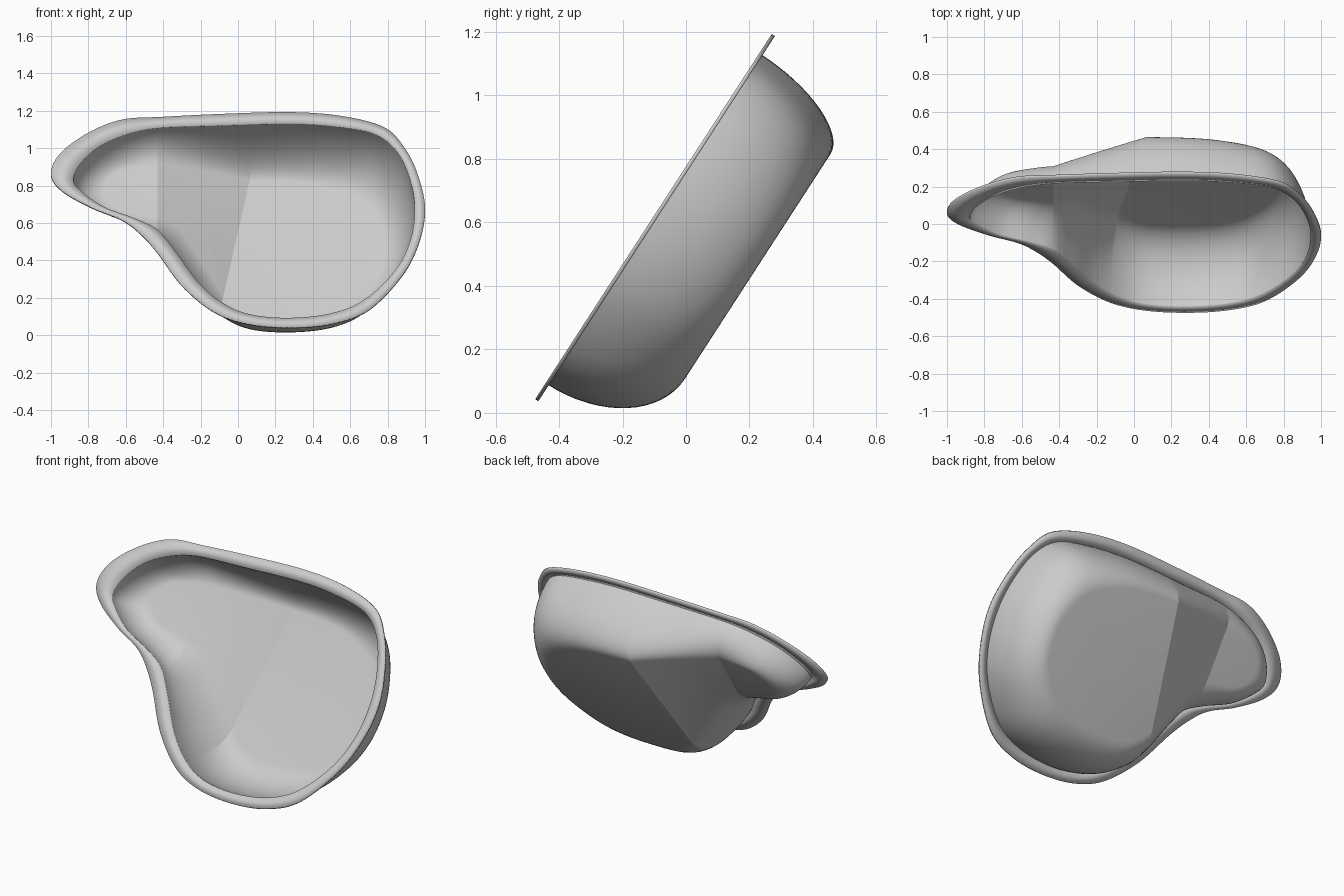
import bpy, bmesh, math
from mathutils import Vector, Matrix

if "Cube" in bpy.data.objects:
    bpy.data.objects.remove(bpy.data.objects["Cube"])

# Matched outlines of the basin, clockwise from the left tip: (x, height)
FLANGE = [(-1, .86), (-.95, .97), (-.8, 1.08), (-.62, 1.15), (-.4, 1.165), (-.1, 1.18),
          (.27, 1.19), (.55, 1.17), (.78, 1.11), (.89, 1), (.96, .86), (1, .68),
          (.97, .5), (.88, .32), (.7, .135), (.5, .06), (.27, .04), (.05, .06),
          (-.13, .125), (-.3, .265), (-.43, .44), (-.52, .54), (-.62, .615),
          (-.78, .68), (-.94, .77)]
OPENING = [(-.88, .83), (-.84, .92), (-.74, 1.01), (-.59, 1.075), (-.42, 1.108), (-.1, 1.12),
           (.27, 1.13), (.52, 1.115), (.73, 1.075), (.85, .98), (.92, .83), (.945, .67),
           (.92, .5), (.84, .345), (.68, .19), (.5, .115), (.27, .09), (.06, .11),
           (-.09, .175), (-.22, .29), (-.33, .44), (-.43, .56), (-.56, .625),
           (-.72, .685), (-.84, .77)]
FLOOR = [(-.71, .855), (-.69, .92), (-.62, .97), (-.5, .99), (-.38, 1), (-.1, 1.01),
         (.25, 1), (.45, .97), (.6, .91), (.69, .84), (.74, .75), (.76, .65),
         (.74, .53), (.67, .43), (.56, .35), (.43, .31), (.25, .3), (.08, .31),
         (-.03, .36), (-.12, .46), (-.22, .58), (-.33, .7), (-.47, .735),
         (-.6, .755), (-.68, .795)]

LOW, HIGH = Vector((0, -.47, .04)), Vector((0, .275, 1.19))
UP = (HIGH - LOW).normalized()
OUT = Vector((1, 0, 0)).cross(UP)
SHELF_DEPTH, DEEP_DEPTH = .17, .355
RINGS = 16


def smooth_loop(points, steps=8):
    """Closed Catmull-Rom curve, laid out in the rim plane."""
    pts = [Vector((x, (z - LOW.z) / UP.z, 0)) for x, z in points]
    n, loop = len(pts), []
    for i in range(n):
        a, b, c, d = (pts[(i + k) % n] for k in (-1, 0, 1, 2))
        for s in range(steps):
            t = s / steps
            loop.append(b + t / 2 * ((c - a) + t * (2 * a - 5 * b + 4 * c - d
                                                   + t * (3 * b - 3 * c + d - a))))
    return loop


def bridge(bm, rings):
    for a, b in zip(rings, rings[1:]):
        for i in range(len(a)):
            j = (i + 1) % len(a)
            bm.faces.new((a[i], b[i], b[j], a[j]))


def finish(bm, name, material, angle):
    bm.normal_update()
    tilt = Matrix((Vector((1, 0, 0)), UP, OUT)).transposed().to_4x4()
    bm.transform(Matrix.Translation(LOW) @ tilt)
    mesh = bpy.data.meshes.new(name)
    bm.to_mesh(mesh)
    bm.free()
    obj = bpy.data.objects.new(name, mesh)
    bpy.context.collection.objects.link(obj)
    mesh.materials.append(material)
    bpy.ops.object.select_all(action='DESELECT')
    obj.select_set(True)
    bpy.context.view_layer.objects.active = obj
    bpy.ops.object.shade_smooth_by_angle(angle=math.radians(angle))
    return obj


grey = bpy.data.materials.new("light grey")
grey.use_nodes = True
colour = (.6, .6, .6, 1)
grey.diffuse_color = colour
grey.node_tree.nodes["Principled BSDF"].inputs["Base Color"].default_value = colour

outer, opening, floor = map(smooth_loop, (FLANGE, OPENING, FLOOR))

# Flat flange around the opening
bm = bmesh.new()
bridge(bm, [[bm.verts.new(p) for p in loop] for loop in (opening, outer)])
flange = finish(bm, "rim_flange", grey, 30)
solid = flange.modifiers.new("thickness", 'SOLIDIFY')
solid.thickness = .012
solid.offset = 0

# Bowl: rounded wall of unit depth down to the floor outline
bm = bmesh.new()
rings = []
for k in range(RINGS + 1):
    a = math.pi / 2 * k / RINGS
    drop = Vector((0, 0, -math.sin(a)))
    rings.append([bm.verts.new(p.lerp(q, 1 - math.cos(a)) + drop)
                  for p, q in zip(opening, floor)])
bridge(bm, rings)
bm.faces.new(rings[-1])

# Creases at both ends of the ramp between shelf and deep floor
ramp_start = -.43
ramp_foot, ramp_lean = -.16, .19
for point, normal in ((Vector((ramp_start, 0, 0)), Vector((1, 0, 0))),
                      (Vector((ramp_foot, 0, 0)), Vector((1, -ramp_lean, 0)))):
    bmesh.ops.bisect_plane(bm, geom=bm.verts[:] + bm.edges[:] + bm.faces[:],
                           plane_co=point, plane_no=normal, dist=1e-5)
for v in bm.verts:
    ramp_end = ramp_foot + ramp_lean * v.co.y
    t = min(1, max(0, (v.co.x - ramp_start) / (ramp_end - ramp_start)))
    v.co.z *= SHELF_DEPTH + (DEEP_DEPTH - SHELF_DEPTH) * t
bmesh.ops.recalc_face_normals(bm, faces=bm.faces[:])
if max(bm.faces, key=lambda f: f.calc_area()).normal.z < 0:
    bmesh.ops.reverse_faces(bm, faces=bm.faces[:])
finish(bm, "basin_bowl", grey, 14)
